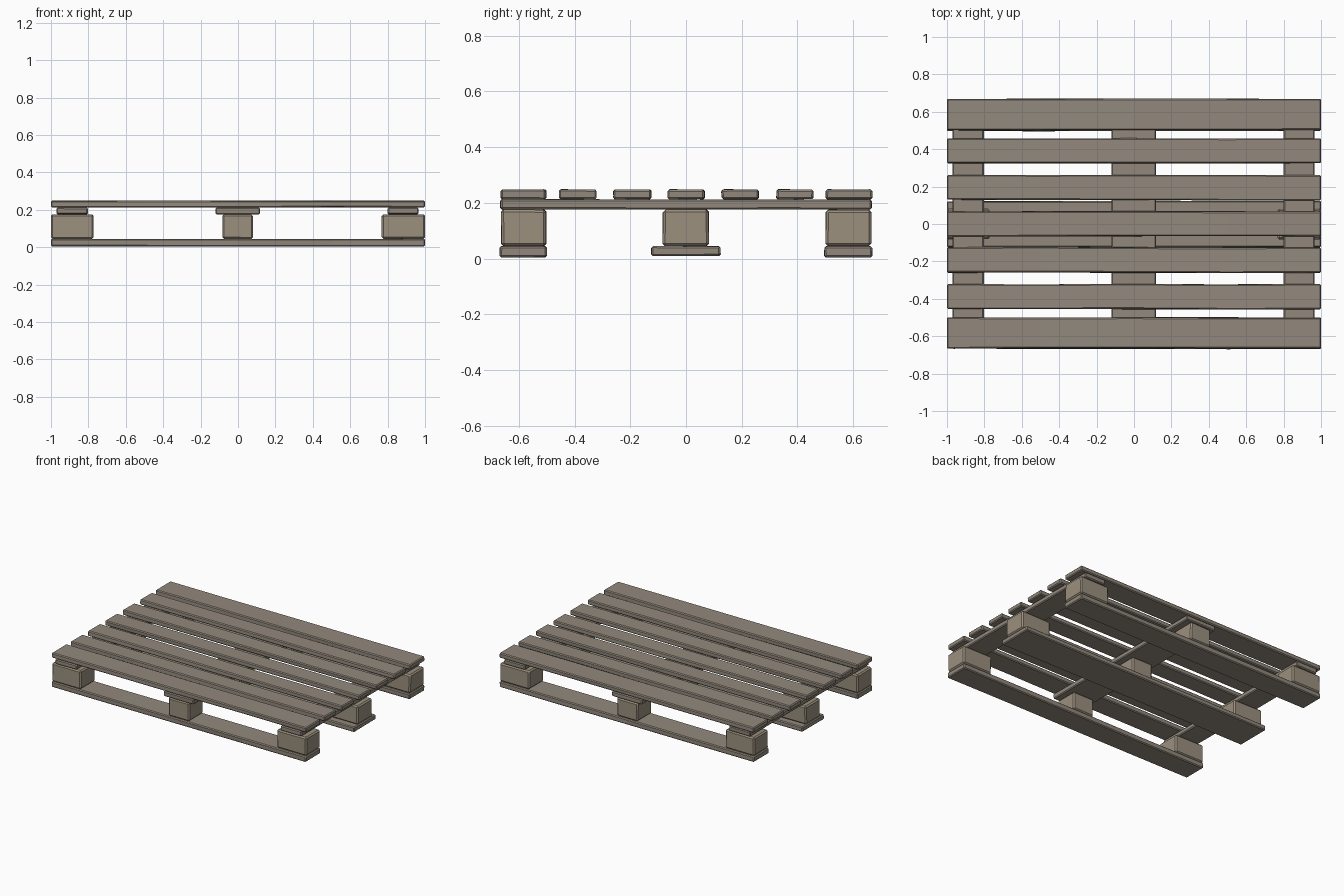
import bpy, bmesh, random
from math import radians

if "Cube" in bpy.data.objects:
    bpy.data.objects.remove(bpy.data.objects["Cube"])

random.seed(4)


def material(name, rgb):
    m = bpy.data.materials.new(name)
    m.diffuse_color = (*rgb, 1)
    m.use_nodes = True
    m.node_tree.nodes["Principled BSDF"].inputs["Base Color"].default_value = m.diffuse_color
    return m


board_mat = material("weathered_wood", (0.29, 0.25, 0.205))
block_mat = material("block_wood", (0.33, 0.28, 0.21))


def timber(name, x, y, z, mat, cuts=0, axis=0, wobble=0.002, bevel=0.006):
    """Rough-sawn box between (min, max) ranges, cut along its length, worn edges."""
    bm = bmesh.new()
    bmesh.ops.create_cube(bm, size=1)
    if cuts:
        long_edges = [e for e in bm.edges
                      if abs(e.verts[0].co[axis] - e.verts[1].co[axis]) > 0.5]
        bmesh.ops.subdivide_edges(bm, edges=long_edges, cuts=cuts, use_grid_fill=True)
    for v in bm.verts:
        for i, r in enumerate((x, y, z)):
            v.co[i] = (r[0] + r[1]) / 2 + v.co[i] * (r[1] - r[0])
        v.co.y += random.uniform(-wobble, wobble)
        v.co.z += random.uniform(-wobble, wobble) * 0.5
    edges = [e for e in bm.edges if e.calc_face_angle(0) > radians(40)]
    bmesh.ops.bevel(bm, geom=edges, offset=bevel, segments=1, affect='EDGES')
    bmesh.ops.recalc_face_normals(bm, faces=bm.faces)
    me = bpy.data.meshes.new(name)
    bm.to_mesh(me)
    bm.free()
    me.materials.append(mat)
    ob = bpy.data.objects.new(name, me)
    bpy.context.collection.objects.link(ob)
    return ob


FULL = (-1.0, 1.0)

# deck boards along x
deck = [(-0.665, -0.502), (-0.455, -0.322), (-0.26, -0.125), (-0.065, 0.067),
        (0.128, 0.26), (0.325, 0.457), (0.502, 0.669)]
for i, y in enumerate(deck):
    timber(f"deck_board_{i + 1}", FULL, y, (0.213, 0.248), board_mat, 3)

# cross boards along y, under the deck
for i, x in enumerate([(-0.97, -0.803), (-0.12, 0.117), (0.80, 0.965)]):
    timber(f"cross_board_{i + 1}", x, (-0.666, 0.666), (0.176, 0.212), board_mat, 3, 1)

# three rows of spacer blocks, each row on a bottom runner
rows = [((-0.664, -0.502), (-0.668, -0.5)),
        ((-0.083, 0.082), (-0.123, 0.123)),
        ((0.502, 0.664), (0.497, 0.668))]
columns = [(-1.0, -0.772), (-0.083, 0.08), (0.768, 1.0)]
for r, (block_y, runner_y) in enumerate(rows):
    base = 0.009 if r == 1 else 0.004
    timber(f"bottom_runner_{r + 1}", FULL, runner_y, (base, 0.044), board_mat, 3)
    for c, x in enumerate(columns):
        timber(f"spacer_block_{r + 1}_{c + 1}", x, block_y, (0.045, 0.175),
               block_mat, bevel=0.009)
